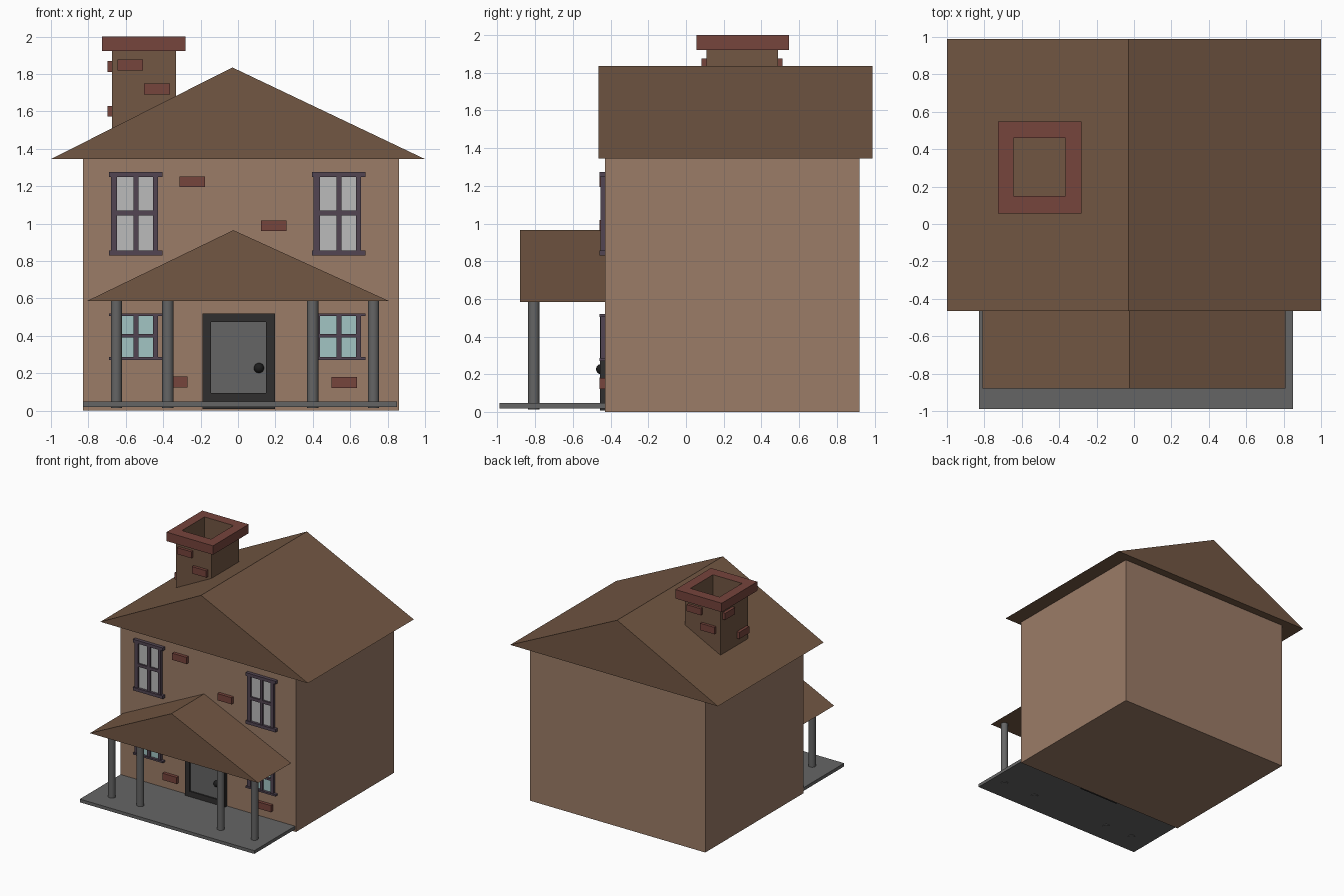
import bpy, bmesh, math

if "Cube" in bpy.data.objects:
    bpy.data.objects.remove(bpy.data.objects["Cube"])


def mat(name, rgb):
    m = bpy.data.materials.new(name)
    m.diffuse_color = (*rgb, 1)
    m.use_nodes = True
    m.node_tree.nodes["Principled BSDF"].inputs["Base Color"].default_value = m.diffuse_color
    return m


WALL = mat("wall_tan", (0.33, 0.20, 0.135))
ROOF = mat("roof_brown", (0.17, 0.095, 0.056))
BRICK = mat("brick_red", (0.18, 0.058, 0.045))
FRAME = mat("frame_purple", (0.085, 0.06, 0.085))
PANE = mat("pane_grey", (0.5, 0.5, 0.5))
TEAL = mat("pane_teal", (0.36, 0.56, 0.55))
DARK = mat("door_trim_dark", (0.03, 0.028, 0.028))
BLACK = mat("knob_black", (0.012, 0.012, 0.012))
STONE = mat("porch_grey", (0.13, 0.13, 0.13))


def finish(name, bm, *mats):
    bmesh.ops.recalc_face_normals(bm, faces=bm.faces)
    me = bpy.data.meshes.new(name)
    bm.to_mesh(me)
    bm.free()
    ob = bpy.data.objects.new(name, me)
    bpy.context.collection.objects.link(ob)
    for m in mats:
        me.materials.append(m)
    return ob


def add_box(bm, x, y, z):
    v = bmesh.ops.create_cube(bm, size=1)["verts"]
    for p in v:
        p.co = [r[0] if c < 0 else r[1] for c, r in zip(p.co, (x, y, z))]


def boxes(name, m, *specs):
    bm = bmesh.new()
    for s in specs:
        add_box(bm, *s)
    return finish(name, bm, m)


def gable(name, x0, x1, ridge, y0, y1, z0, z1):
    bm = bmesh.new()
    f = bm.faces.new([bm.verts.new(p) for p in
                      ((x0, y0, z0), (x1, y0, z0), (ridge, y0, z1))])
    ext = bmesh.ops.extrude_face_region(bm, geom=[f], use_keep_orig=True)
    for v in ext["geom"]:
        if isinstance(v, bmesh.types.BMVert):
            v.co.y = y1
    return finish(name, bm, ROOF)


def tube(name, outer, inner, z0, z1, outside, inside):
    """Square ring; each rectangle is (x0, x1, y0, y1)."""
    bm = bmesh.new()

    def loop(r, z):
        return [bm.verts.new((x, y, z)) for x, y in
                ((r[0], r[2]), (r[1], r[2]), (r[1], r[3]), (r[0], r[3]))]
    rings = [loop(outer, z0), loop(outer, z1), loop(inner, z1), loop(inner, z0)]
    for k in range(4):
        a, b = rings[k], rings[(k + 1) % 4]
        for i in range(4):
            j = (i + 1) % 4
            f = bm.faces.new((a[i], a[j], b[j], b[i]))
            f.material_index = 1 if k == 2 else 0
    return finish(name, bm, outside, inside)


# House body and roofs
boxes("house_body", WALL, ((-0.83, 0.86), (-0.43, 0.92), (0, 1.35)))
gable("main_roof", -1, 1, -0.03, -0.465, 0.99, 1.345, 1.835)
gable("porch_roof", -0.81, 0.81, -0.025, -0.88, -0.42, 0.585, 0.965)

# Porch floor and columns
boxes("porch_floor", STONE, ((-0.83, 0.85), (-0.99, -0.42), (0.02, 0.048)))
for i, x in enumerate((-0.65, -0.375, 0.4, 0.725)):
    bpy.ops.mesh.primitive_cylinder_add(vertices=32, radius=0.03, depth=0.58,
                                        location=(x, -0.807, 0.305))
    col = bpy.context.object
    col.name = f"porch_column_{i + 1}"
    col.data.materials.append(STONE)
    bpy.ops.object.shade_smooth_by_angle()

# Door, trim and knob
boxes("door_panel", STONE, ((-0.15, 0.155), (-0.445, -0.42), (0.02, 0.48)))
ty = (-0.457, -0.42)
boxes("door_trim", DARK,
      ((-0.19, -0.145), ty, (0.01, 0.52)), ((0.15, 0.197), ty, (0.01, 0.52)),
      ((-0.145, 0.15), ty, (0.473, 0.52)), ((-0.145, 0.15), ty, (0.01, 0.095)))
bpy.ops.mesh.primitive_uv_sphere_add(segments=24, ring_count=12, radius=0.027,
                                     location=(0.112, -0.45, 0.228))
knob = bpy.context.object
knob.name = "door_knob"
knob.data.materials.append(BLACK)
bpy.ops.object.shade_smooth_by_angle()


# Windows
def window(name, x, z0, z1, sill, bar, glass):
    zm = (z0 + z1) / 2 + 0.005
    y, ys = (-0.453, -0.42), (-0.46, -0.42)
    stiles = [((x + a, x + b), y, (z0, z1))
              for a, b in ((0.01, 0.043), (0.132, 0.158), (0.235, 0.263))]
    rails = [((x, x + 0.287), ys, (z0, z0 + sill)),
             ((x, x + 0.287), ys, (z1 - sill, z1)),
             ((x + 0.01, x + 0.263), y, (zm - bar, zm + bar))]
    boxes(name + "_frame", FRAME, *stiles, *rails)
    boxes(name + "_glass", glass,
          ((x + 0.02, x + 0.25), (-0.438, -0.42), (z0 + 0.01, z1 - 0.01)))


for side, x in (("left", -0.69), ("right", 0.395)):
    window(f"upper_{side}_window", x, 0.83, 1.275, 0.027, 0.013, PANE)
    window(f"lower_{side}_window", x, 0.272, 0.52, 0.015, 0.009, TEAL)

# Loose bricks on the front wall
for i, (x, z) in enumerate(((-0.313, 1.195), (0.122, 0.96),
                            (-0.407, 0.125), (0.5, 0.122))):
    boxes(f"wall_brick_{i + 1}", BRICK,
          ((x, x + 0.137), (-0.458, -0.42), (z, z + 0.058)))

# Chimney, cap and bricks
hole = (-0.645, -0.365, 0.15, 0.46)
tube("chimney", (-0.673, -0.332, 0.108, 0.487), hole, 1.4, 1.95, ROOF, ROOF)
tube("chimney_cap", (-0.727, -0.28, 0.056, 0.547), hole, 1.922, 2.0, BRICK, ROOF)
boxes("chimney_bricks", BRICK,
      ((-0.645, -0.508), (0.083, 0.12), (1.82, 1.877)),
      ((-0.502, -0.364), (0.083, 0.12), (1.69, 1.75)),
      ((-0.5, -0.364), (0.475, 0.511), (1.82, 1.877)),
      ((-0.63, -0.493), (0.475, 0.511), (1.69, 1.75)),
      ((-0.698, -0.66), (0.32, 0.457), (1.812, 1.87)),
      ((-0.698, -0.66), (0.125, 0.262), (1.572, 1.63)))
